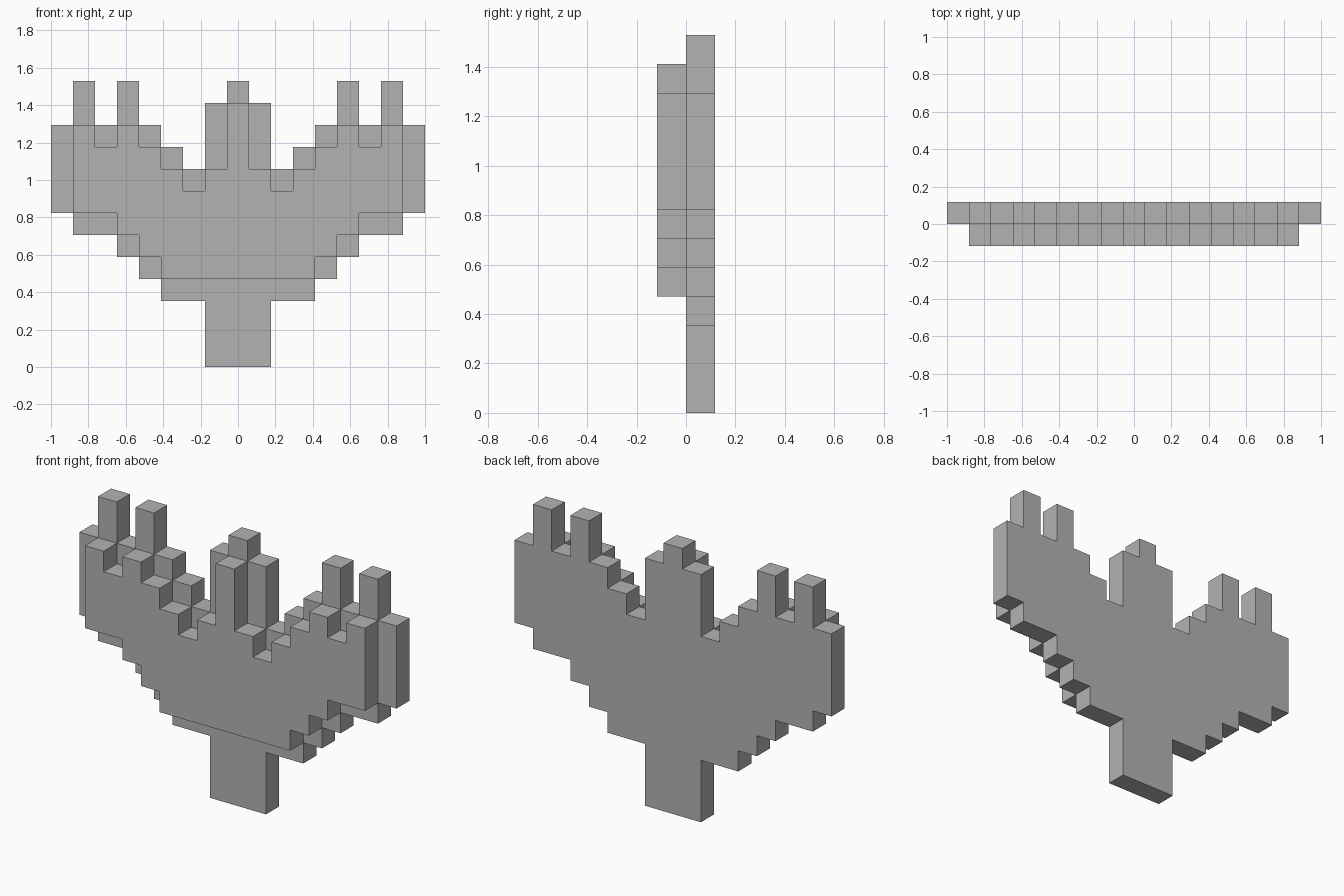
import bpy
import bmesh

if "Cube" in bpy.data.objects:
    bpy.data.objects.remove(bpy.data.objects["Cube"], do_unlink=True)

UNIT = 2 / 17  # edge of one grid cell

grey = bpy.data.materials.new("plain_grey")
grey.use_nodes = True
colour = (0.45, 0.45, 0.45, 1)
grey.diffuse_color = colour
grey.node_tree.nodes["Principled BSDF"].inputs["Base Color"].default_value = colour


def stepped_edge(heights):
    """Corners of a stepped line, left to right, mirrored about the centre column."""
    columns = heights[:0:-1] + heights
    x = -len(columns) / 2
    points = [(x, columns[0])]
    for i, h in enumerate(columns[1:], 1):
        if h != columns[i - 1]:
            points += [(x + i, columns[i - 1]), (x + i, h)]
    points.append((-x, columns[-1]))
    return points


def make_layer(name, tops, bottoms, y_front):
    """Slab one cell deep; heights run from the centre column outwards."""
    outline = stepped_edge(bottoms) + stepped_edge(tops)[::-1]
    bm = bmesh.new()
    verts = [bm.verts.new((x * UNIT, y_front * UNIT, z * UNIT)) for x, z in outline]
    face = bm.faces.new(verts)
    result = bmesh.ops.extrude_face_region(bm, geom=[face])
    moved = [g for g in result["geom"] if isinstance(g, bmesh.types.BMVert)]
    bmesh.ops.translate(bm, verts=moved, vec=(0, UNIT, 0))
    # Keep the slab closed on both sides
    if all(len(e.link_faces) == 1 for e in bm.edges if e.verts[0].co.y == e.verts[1].co.y == y_front * UNIT):
        bmesh.ops.holes_fill(bm, edges=[e for e in bm.edges if e.is_boundary], sides=0)
    bmesh.ops.recalc_face_normals(bm, faces=bm.faces)
    mesh = bpy.data.meshes.new(name)
    bm.to_mesh(mesh)
    bm.free()
    mesh.materials.append(grey)
    obj = bpy.data.objects.new(name, mesh)
    bpy.context.collection.objects.link(obj)
    return obj


# Tall rear slab with stem and upright prongs
make_layer("back_layer",
           [13, 12, 9, 10, 11, 13, 11, 13, 11],
           [0, 0, 3, 3, 4, 5, 6, 6, 7], 0)

# Smaller raised slab on the front
make_layer("front_layer",
           [12, 9, 8, 9, 10, 11, 10, 11],
           [4, 4, 4, 4, 5, 6, 7, 7], -1)
